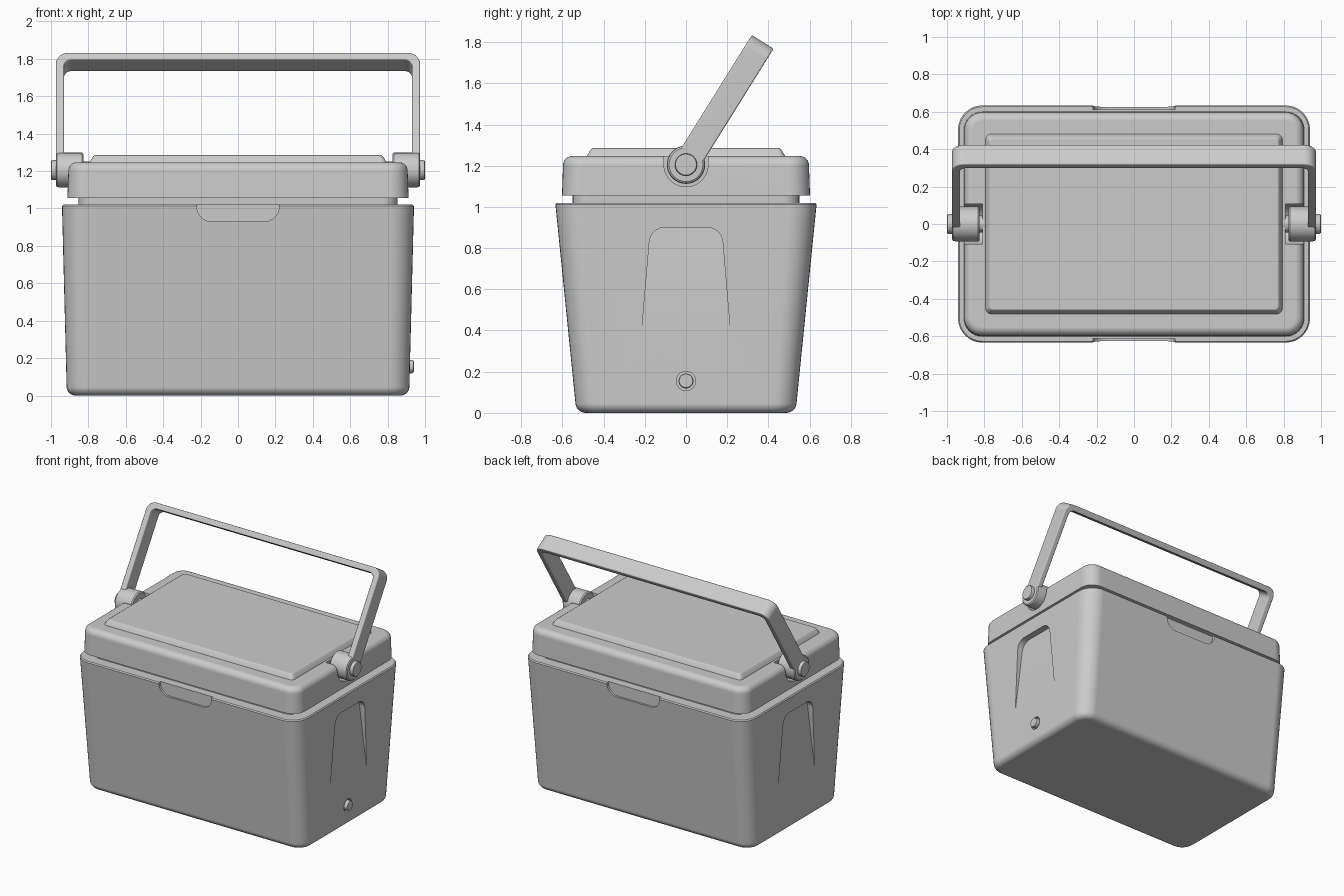
import bpy, bmesh
from math import sin, cos, pi, tan, radians
from mathutils import Vector, Matrix

if "Cube" in bpy.data.objects:
    bpy.data.objects.remove(bpy.data.objects["Cube"])


def round_poly(pts, radii, n=8):
    """2D polygon with its corners replaced by true arcs."""
    out = []
    for i, (p, r) in enumerate(zip(pts, radii)):
        p, a, b = Vector(p), Vector(pts[i - 1]), Vector(pts[(i + 1) % len(pts)])
        if r <= 0:
            out.append(tuple(p))
            continue
        u, v = (a - p).normalized(), (b - p).normalized()
        h = u.angle(v) / 2
        c = p + (u + v).normalized() * r / sin(h)
        s, e, f = p + u * r / tan(h) - c, p + v * r / tan(h) - c, pi - 2 * h
        for k in range(n + 1):
            t = k / n
            out.append(tuple(c + (s * sin((1 - t) * f) + e * sin(t * f)) / sin(f)))
    return out


def loft(name, rings, bevel=0.0, smooth=True):
    """Closed solid through a list of 3D rings."""
    bm = bmesh.new()
    vs = [[bm.verts.new(p) for p in ring] for ring in rings]
    n = len(vs[0])
    for a, b in zip(vs, vs[1:]):
        for i in range(n):
            j = (i + 1) % n
            bm.faces.new((a[i], a[j], b[j], b[i]))
    bm.faces.new(vs[0])
    bm.faces.new(vs[-1])
    bmesh.ops.recalc_face_normals(bm, faces=bm.faces)
    me = bpy.data.meshes.new(name)
    bm.to_mesh(me)
    bm.free()
    ob = bpy.data.objects.new(name, me)
    bpy.context.collection.objects.link(ob)
    if bevel:
        m = ob.modifiers.new("bevel", 'BEVEL')
        m.width, m.segments, m.limit_method = bevel, 3, 'ANGLE'
        m.angle_limit = radians(50)
    if smooth:
        finish(ob)
    return ob


def activate(ob):
    bpy.ops.object.select_all(action='DESELECT')
    ob.select_set(True)
    bpy.context.view_layer.objects.active = ob


def finish(ob):
    """Apply modifiers, then smooth shading with sharp edges kept."""
    activate(ob)
    for m in list(ob.modifiers):
        bpy.ops.object.modifier_apply(modifier=m.name)
    bpy.ops.object.shade_smooth_by_angle(angle=radians(35))
    m = ob.modifiers.new("weighted", 'WEIGHTED_NORMAL')
    m.keep_sharp = True


def cut(ob, cutters):
    for c in cutters:
        m = ob.modifiers.new("cut", 'BOOLEAN')
        m.operation, m.solver, m.object = 'DIFFERENCE', 'EXACT', c
    finish(ob)
    for c in cutters:
        bpy.data.objects.remove(c, do_unlink=True)


def slab(hx, hy, r, z):
    """Rounded rectangle ring at height z."""
    p = round_poly([(-hx, -hy), (hx, -hy), (hx, hy), (-hx, hy)], [r] * 4)
    return [(x, y, z) for x, y in p]


def lathe_x(name, side, y, z, prof, n=40, smooth=True):
    """Round part along x from (x, radius) pairs."""
    rings = [[(side * x, y + r * cos(2 * pi * k / n), z + r * sin(2 * pi * k / n))
              for k in range(n)] for x, r in prof]
    return loft(name, rings, smooth=smooth)


# Tapered tub with rounded bottom edge
R = 0.045
rings = []
for k in range(7):
    a = k / 6 * pi / 2
    d, z = R * (1 - sin(a)), R * (1 - cos(a))
    rings.append(slab(0.915 + 0.026 * z - d, 0.532 + 0.101 * z - d, 0.11 - d, z))
rings += [slab(0.941, 0.634, 0.13, 1.012), slab(0.934, 0.627, 0.123, 1.02)]
tub = loft("tub", rings, smooth=False)

# Finger grips front and back, tapered recesses on the ends, drain ring
cutters = []
grip = round_poly([(-0.22, 0.93), (0.22, 0.93), (0.22, 1.1), (-0.22, 1.1)], [0.08, 0.08, 0, 0])
dent = round_poly([(-0.223, 0.3), (0.223, 0.3), (0.172, 0.9), (-0.172, 0.9)], [0, 0, 0.075, 0.075])
for s in (1, -1):
    cutters.append(loft("grip_cutter", [[(x, s * y, z) for x, z in grip] for y in (0.611, 0.8)],
                        smooth=False))
    cutters.append(loft("dent_cutter",
                        [[(s * (0.924 - 0.0625 * (z - 0.34)), y, z) for y, z in dent],
                         [(s * 1.1, y, z) for y, z in dent]], smooth=False))
cutters.append(lathe_x("drain_cutter", 1, 0, 0.155, [(0.9, 0.047), (1.0, 0.047)], smooth=False))
cut(tub, cutters)
lathe_x("drain_plug", 1, 0, 0.155,
        [(0.88, 0.036), (0.93, 0.036), (0.937, 0.033), (0.94, 0.027)])

# Neck between tub and lid
loft("neck", [slab(0.852, 0.55, 0.08, 1.0), slab(0.852, 0.55, 0.08, 1.07)])

# Lid with rounded top edge and hinge notches
R = 0.045
rings = [slab(0.912, 0.602, 0.1, 1.055)]
for k in range(7):
    a = k / 6 * pi / 2
    d = R * (1 - cos(a))
    rings.append(slab(0.907 - d, 0.597 - d, 0.095 - d, 1.247 - R + R * sin(a)))
lid = loft("lid", rings, smooth=False)
HZ = 1.205
notch = [(0.107 * cos(pi + pi * k / 20), HZ + 0.107 * sin(pi + pi * k / 20)) for k in range(21)]
notch += [(0.107, 1.4), (-0.107, 1.4)]
cut(lid, [loft("notch_cutter", [[(s * x, y, z) for y, z in notch] for x in (0.81, 1.1)],
               smooth=False) for s in (1, -1)])

# Raised panel on the lid
loft("lid_panel", [slab(0.795, 0.482, 0.03, 1.235), slab(0.793, 0.48, 0.03, 1.25),
                   slab(0.775, 0.462, 0.02, 1.279), slab(0.766, 0.453, 0.015, 1.285)])

# Swing handle, leaning back
u = round_poly([(-0.973, 0), (-0.973, 0.703), (0.973, 0.703), (0.973, 0),
                (0.93, 0), (0.93, 0.66), (-0.93, 0.66), (-0.93, 0)],
               [0, 0.065, 0.065, 0, 0, 0.04, 0.04, 0])
tilt = Matrix.Translation((0, 0, HZ)) @ Matrix.Rotation(radians(-32), 4, 'X')
loft("handle", [[tilt @ Vector((x, w, s)) for x, s in u] for w in (-0.0625, 0.0625)], bevel=0.008)

# Hinge hubs, pins and end knobs
for s, label in ((1, "right"), (-1, "left")):
    lathe_x("hub_" + label, s, 0, HZ,
            [(0.825, 0.085), (0.833, 0.093), (0.955, 0.093), (0.967, 0.09), (0.973, 0.082)])
    lathe_x("hinge_pin_" + label, s, 0, HZ, [(0.79, 0.045), (0.84, 0.045)])
    lathe_x("knob_" + label, s, 0, HZ,
            [(0.95, 0.054), (0.99, 0.054), (0.997, 0.051), (1.0, 0.044)])
